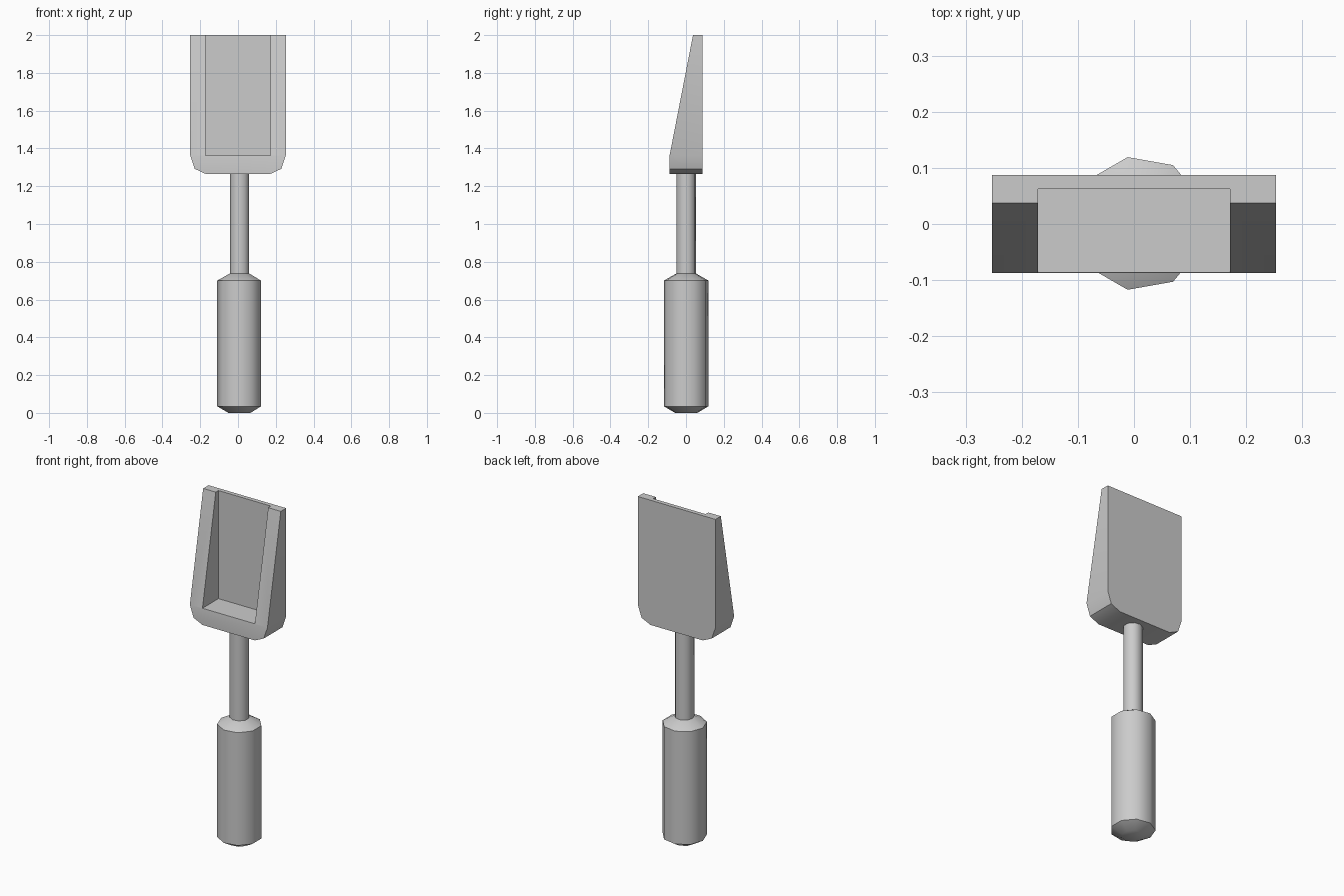
import bpy, bmesh
from math import cos, sin, pi, radians

if "Cube" in bpy.data.objects:
    bpy.data.objects.remove(bpy.data.objects["Cube"])


def finish(name, bm):
    bmesh.ops.recalc_face_normals(bm, faces=bm.faces)
    mesh = bpy.data.meshes.new(name)
    bm.to_mesh(mesh)
    bm.free()
    ob = bpy.data.objects.new(name, mesh)
    bpy.context.collection.objects.link(ob)
    return ob


def activate(ob):
    bpy.ops.object.select_all(action='DESELECT')
    ob.select_set(True)
    bpy.context.view_layer.objects.active = ob


def smooth(ob):
    activate(ob)
    bpy.ops.object.shade_smooth_by_angle(angle=radians(45))


def lathe(name, profile, sides=9, cx=0.0095, cy=0.001):
    """Stack of nine-sided rings given as (radius, z), capped at both ends."""
    bm = bmesh.new()
    rings = [[bm.verts.new((cx + r * cos(pi + 2 * pi * i / sides),
                            cy + r * sin(pi + 2 * pi * i / sides), z))
              for i in range(sides)] for r, z in profile]
    for a, b in zip(rings, rings[1:]):
        for i in range(sides):
            j = (i + 1) % sides
            bm.faces.new((a[i], a[j], b[j], b[i]))
    bm.faces.new(rings[0])
    bm.faces.new(rings[-1])
    ob = finish(name, bm)
    smooth(ob)
    return ob


# grip and neck
lathe("handle", [(0.06, 0), (0.12, 0.035), (0.12, 0.70), (0.053, 0.738)])
lathe("shaft", [(0.053, 0.73), (0.053, 1.28)])

# scoop blade: outline extruded front to back, front face leaning back above the bend
half = [(0.171, 1.265), (0.229, 1.292), (0.253, 1.362), (0.253, 2.0)]
outline = half + [(-x, z) for x, z in reversed(half)]
bm = bmesh.new()
front = [bm.verts.new((x, 0.037 if z == 2.0 else -0.087, z)) for x, z in outline]
back = [bm.verts.new((x, 0.087, z)) for x, z in outline]
bm.faces.new(back)
bm.faces.new(front[2:6])
bm.faces.new(front[:3] + front[5:])
n = len(outline)
for i in range(n):
    j = (i + 1) % n
    bm.faces.new((front[i], front[j], back[j], back[i]))
blade = finish("scoop_blade", bm)

# open recess in the blade
bm = bmesh.new()
bmesh.ops.create_cube(bm, size=1)
for v in bm.verts:
    v.co = (0.171 if v.co.x > 0 else -0.171,
            0.062 if v.co.y > 0 else -0.3,
            2.3 if v.co.z > 0 else 1.363)
cutter = finish("recess_cutter", bm)
cutter.hide_render = True
mod = blade.modifiers.new("recess", 'BOOLEAN')
mod.operation = 'DIFFERENCE'
mod.solver = 'EXACT'
mod.object = cutter
activate(blade)
bpy.ops.object.modifier_apply(modifier=mod.name)
bpy.data.objects.remove(cutter)
smooth(blade)
